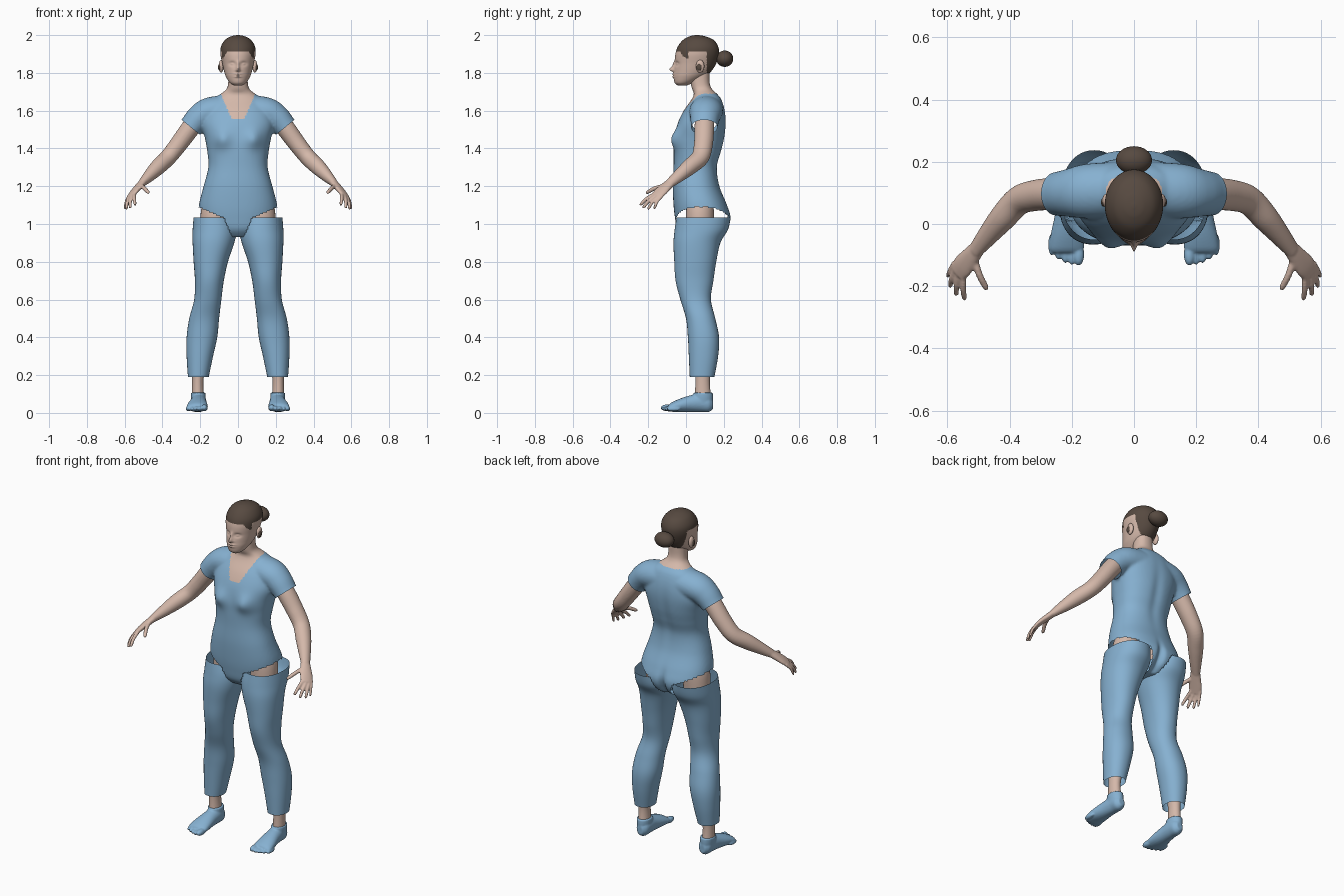
import bpy, bmesh, math
from mathutils import Vector, Matrix

if "Cube" in bpy.data.objects:
    bpy.data.objects.remove(bpy.data.objects["Cube"])


def material(name, rgb):
    m = bpy.data.materials.new(name)
    m.use_nodes = True
    m.diffuse_color = (*rgb, 1)
    m.node_tree.nodes["Principled BSDF"].inputs["Base Color"].default_value = (*rgb, 1)
    return m


BLUE = material("blue cloth", (0.24, 0.44, 0.64))
SKIN = material("skin", (0.66, 0.48, 0.40))
HAIR = material("brown hair", (0.095, 0.068, 0.052))


def make(name, bm, *mats):
    bmesh.ops.recalc_face_normals(bm, faces=bm.faces)
    for f in bm.faces:
        f.smooth = True
    me = bpy.data.meshes.new(name)
    bm.to_mesh(me)
    bm.free()
    ob = bpy.data.objects.new(name, me)
    bpy.context.collection.objects.link(ob)
    for m in mats:
        me.materials.append(m)
    return ob


def spline(keys, steps):
    """Smooth interpolation through key rings."""
    out = []
    for i in range(len(keys) - 1):
        a, b, c, d = (keys[max(0, min(len(keys) - 1, i + k))] for k in (-1, 0, 1, 2))
        for s in range(steps):
            t = s / steps
            out.append([q + t / 2 * (r - p + t * (2 * p - 5 * q + 4 * r - u + t * (3 * q - p - 3 * r + u)))
                        for p, q, r, u in zip(a, b, c, d)])
    return out + [list(keys[-1])]


def tube(name, keys, mat, ref=(0, 1, 0), axis=None, seg=32, steps=6, power=2, cap=True):
    """Skin rings of (x, y, z, radius a, radius b); b lies along ref."""
    rows = spline(keys, steps)
    pts = [Vector(r[:3]) for r in rows]
    bm, rings = bmesh.new(), []
    for i, r in enumerate(rows):
        t = Vector(axis) if axis else (pts[min(i + 1, len(pts) - 1)] - pts[max(i - 1, 0)]).normalized()
        b = Vector(ref)
        b = (b - t * b.dot(t)).normalized()
        a, ring = b.cross(t), []
        for k in range(seg):
            w = 2 * math.pi * k / seg
            c, s = (math.copysign(abs(v) ** (2 / power), v) for v in (math.cos(w), math.sin(w)))
            ring.append(bm.verts.new(pts[i] + a * c * r[3] + b * s * r[4]))
        rings.append(ring)
    for lo, hi in zip(rings, rings[1:]):
        for k in range(seg):
            n = (k + 1) % seg
            bm.faces.new((lo[k], lo[n], hi[n], hi[k]))
    if cap:
        bm.faces.new(rings[0])
        bm.faces.new(rings[-1])
    return make(name, bm, mat)


def column(name, keys, mat, **kw):
    """Upright tube from rows of (z, x min, x max, y front, y back)."""
    return tube(name, [((a + b) / 2, (f + k) / 2, z, (b - a) / 2, (k - f) / 2)
                       for z, a, b, f, k in keys], mat, axis=(0, 0, 1), **kw)


def ball(name, loc, size, mat):
    bm = bmesh.new()
    bmesh.ops.create_uvsphere(bm, u_segments=32, v_segments=20, radius=1,
                              matrix=Matrix.Translation(loc) @ Matrix.Diagonal((*size, 1)))
    return make(name, bm, mat)


def mirror(ob, name):
    bm = bmesh.new()
    bm.from_mesh(ob.data)
    bmesh.ops.scale(bm, vec=(-1, 1, 1), verts=bm.verts)
    return make(name, bm, *ob.data.materials)


def fuse(name, parts, voxel, mats, smooth=4):
    """Melt overlapping closed parts into one skin."""
    bm = bmesh.new()
    for p in parts:
        bm.from_mesh(p.data)
        bpy.data.objects.remove(p)
    ob = make(name, bm)
    m = ob.modifiers.new("melt", 'REMESH')
    m.mode, m.voxel_size = 'VOXEL', voxel
    s = ob.modifiers.new("soften", 'SMOOTH')
    s.factor, s.iterations = 0.5, smooth
    bpy.context.view_layer.update()
    me = bpy.data.meshes.new_from_object(ob.evaluated_get(bpy.context.evaluated_depsgraph_get()))
    ob.modifiers.clear()
    ob.data = me
    me.materials.clear()
    for mt in mats:
        me.materials.append(mt)
    for f in me.polygons:
        f.material_index, f.use_smooth = 0, True
    return ob


def bell(*pairs):
    """Soft bump from (offset, width) pairs."""
    return math.exp(-sum((d / w) ** 2 for d, w in pairs))


# Shirt: trunk, neck and sleeves in one skin
trunk = column("trunk", [(z, -r, r, f, b) for z, r, f, b in (
    (.93, .10, -.01, .16), (.97, .17, -.045, .215), (1.03, .205, -.058, .238),
    (1.10, .207, -.066, .218), (1.2, .182, -.07, .178), (1.3, .157, -.066, .166),
    (1.38, .162, -.065, .187), (1.45, .174, -.062, .204), (1.53, .19, -.045, .212),
    (1.6, .17, -.012, .206), (1.66, .13, .03, .187), (1.69, .09, .042, .163),
    (1.715, .06, .032, .137), (1.75, .052, .025, .125), (1.82, .05, .02, .125))],
    BLUE, seg=64, power=2.3)
sleeve = tube("sleeve", [(.05, .11, 1.6, .085, .09), (.15, .105, 1.592, .078, .088),
                         (.205, .1, 1.56, .072, .078), (.25, .097, 1.512, .063, .07),
                         (.30, .095, 1.45, .06, .068)], BLUE)
shirt = fuse("shirt_and_neck", [trunk, sleeve, mirror(sleeve, "sleeve_right")], .008, (BLUE, SKIN))

bm = bmesh.new()
bm.from_mesh(shirt.data)
for v in bm.verts:
    x, y, z = abs(v.co.x), v.co.y, v.co.z
    if y < .05:   # bust
        v.co.y -= .026 * bell((x - .085, .045), (z - 1.45, .05))
    elif y > .1:  # seat cleft and spine hollow
        v.co.y -= .03 * bell((x, .02), (z - .98, .08)) + .008 * bell((x, .03), (z - 1.4, .15))
for side in (1, -1):  # open sleeve ends
    arm = [f for f in bm.faces if f.calc_center_median().x * side > .18 and f.calc_center_median().z > 1.38]
    geom = set(arm) | {e for f in arm for e in f.edges} | {v for f in arm for v in f.verts}
    bmesh.ops.bisect_plane(bm, geom=list(geom), plane_co=(.25 * side, .097, 1.512),
                           plane_no=(.63 * side, 0, -.77), clear_outer=True)
gone = []
for f in bm.faces:
    c = f.calc_center_median()
    x = abs(c.x)
    hem = 1.03 + (x - .075) * .45 if x > .075 else .93 + (x - .03) * 2.3
    if x > .03 and c.z < hem:  # leg openings
        gone.append(f)
    neckline = c.y < .1 and c.z > 1.553 and x < .03 + (c.z - 1.553) * .45
    f.material_index = int(c.z > 1.69 or neckline)
bmesh.ops.delete(bm, geom=gone, context='FACES')
bm.to_mesh(shirt.data)
bm.free()

# Head with the hair cap as faces of its own colour
head = column("head", [(z, -r, r, f, b) for z, r, f, b in (
    (1.732, .02, -.042, .0), (1.748, .044, -.06, .04), (1.78, .064, -.066, .10),
    (1.81, .074, -.064, .135), (1.85, .083, -.06, .16), (1.9, .093, -.056, .174),
    (1.94, .09, -.043, .17), (1.975, .068, -.015, .145), (1.994, .035, .02, .10),
    (2.0, .006, .05, .065))], SKIN, seg=160, steps=12)
head.data.materials.append(HAIR)
for v in head.data.vertices:
    x, y, z = abs(v.co.x), v.co.y, v.co.z
    if y < 0:
        v.co.y += (.012 * bell((x - .031, .016), (z - 1.848, .011))      # eye sockets
                   - .008 * bell((x - .031, .010), (z - 1.847, .006))    # eyelids
                   - .022 * bell((x, .009), (z - 1.821, .013))           # nose tip
                   - .009 * bell((x, .008), (z - 1.846, .016))           # nose bridge
                   - .006 * bell((x, .016), (z - 1.814, .007))           # nostrils
                   - .007 * bell((x, .02), (z - 1.793, .005))            # upper lip
                   - .007 * bell((x, .018), (z - 1.780, .005)))          # lower lip
for f in head.data.polygons:
    x, y, z = abs(f.center.x), f.center.y, f.center.z
    if y < .012:
        line = 1.915 - max(0, x - .055) * 1.6
    else:
        line = 1.915 if y < .11 else 1.79
    f.material_index = int(z > line)
ball("hair_bun", (0, .205, 1.875), (.058, .045, .043), HAIR)

# Pieces made on the left and mirrored
pairs = []
for p in (ball("ear_left", (.089, .075, 1.835), (.013, .022, .034), SKIN),
          ball("inner_ear_left", (.098, .07, 1.83), (.008, .014, .018), HAIR)):
    pairs.append(p)

# Trouser legs, open at waist and hem
pairs.append(column("trouser_leg_left", [
    (1.035, .02, .235, -.05, .237), (.97, .006, .24, -.06, .222), (.9, .02, .24, -.066, .182),
    (.8, .053, .235, -.062, .16), (.7, .075, .228, -.055, .145), (.6, .088, .232, -.03, .132),
    (.5, .1, .258, 0, .155), (.4, .11, .272, .01, .175), (.3, .132, .272, .015, .17),
    (.19, .155, .265, .02, .15)], BLUE, seg=48, power=2.15, cap=False))
pairs.append(column("hip_skin_left", [(1.13, .05, .18, .01, .14), (1.06, .045, .197, 0, .148),
                                      (.95, .05, .20, 0, .145)], SKIN))
pairs.append(column("ankle_left", [(.28, .165, .245, .045, .14), (.17, .183, .243, .05, .126),
                                   (.07, .178, .246, .045, .135)], SKIN))

# Foot with toes
foot = [tube("sole", [(.207, .143, .045, .018, .025), (.207, .12, .05, .036, .045),
                      (.207, .08, .055, .04, .05), (.21, .03, .05, .044, .045),
                      (.214, -.03, .04, .053, .036), (.216, -.075, .031, .056, .025),
                      (.217, -.092, .025, .05, .018)], BLUE, ref=(0, 0, 1), axis=(0, -1, 0)),
        column("collar", [(.04, .175, .245, .03, .14), (.08, .171, .249, .035, .143),
                          (.107, .172, .25, .04, .142)], BLUE)]
for i in range(5):
    r = (.018, .0135, .013, .0125, .012)[i]
    foot.append(ball("toe", (.178 + .0215 * i, -.098 + .002 * i * i, .009 + r), (r, .036, r), BLUE))
pairs.append(fuse("foot_left", foot, .005, (BLUE,), 2))

# Bare arm, palm and fingers
arm = [tube("arm", [(.19, .1, 1.585, .048, .05), (.25, .097, 1.51, .05, .052),
                    (.315, .092, 1.422, .047, .05), (.37, .075, 1.353, .044, .047),
                    (.422, .02, 1.303, .042, .043), (.47, -.037, 1.255, .032, .034),
                    (.51, -.086, 1.215, .02, .026)], SKIN),
       tube("palm", [(.495, -.068, 1.23, .02, .024), (.525, -.105, 1.198, .018, .032),
                     (.55, -.135, 1.17, .015, .037), (.568, -.158, 1.147, .011, .033)],
            SKIN, ref=(.6, .7, -.3))]
fingers = (((.515, -.105, 1.205), (.473, -.212, 1.165), .011),
           ((.547, -.155, 1.165), (.545, -.245, 1.10), .0095),
           ((.562, -.15, 1.155), (.572, -.23, 1.085), .0095),
           ((.573, -.14, 1.15), (.592, -.203, 1.078), .009),
           ((.578, -.125, 1.15), (.6, -.17, 1.08), .008))
for base, tip, r in fingers:
    a, b = Vector(base), Vector(tip)
    mid = a.lerp(b, .5) + Vector((.003, -.004, .005))
    arm.append(tube("finger", [(*a, r, r), (*mid, r, r), (*a.lerp(b, .92), r * .85, r * .85),
                               (*b, r * .3, r * .3)], SKIN, ref=(1, 0, 0), seg=16, steps=5))
pairs.append(fuse("arm_left", arm, .005, (SKIN,), 2))

for p in pairs:
    mirror(p, p.name.replace("left", "right"))
